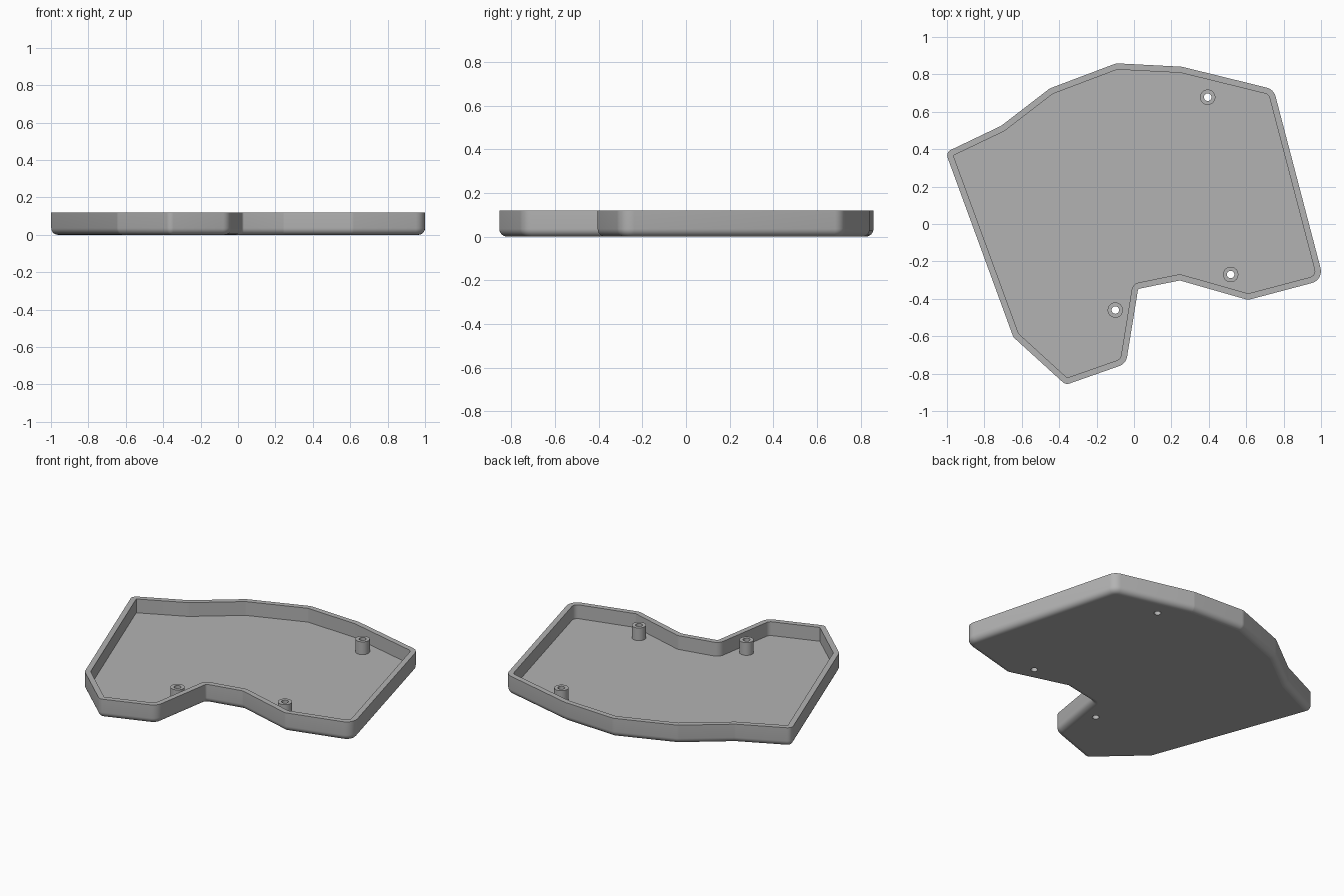
import bpy, bmesh, math
from mathutils import Vector, Matrix

HEIGHT, FLOOR, WALL, FILLET = 0.12, 0.033, 0.033, 0.036
POST_TOP, POST_R, HOLE_R = 0.113, 0.041, 0.02
POSTS = [(0.394, 0.678), (0.517, -0.27), (-0.1, -0.46)]

# Sharp outline corners (clockwise from the left tip) with corner radius
OUTLINE = [
    (-1.007, 0.383, 0.033), (-0.71, 0.525, 0.05), (-0.45, 0.725, 0.05),
    (-0.095, 0.859, 0.05), (0.255, 0.841, 0.05), (0.747, 0.72, 0.065),
    (1.014, -0.299, 0.065), (0.61, -0.406, 0.036), (0.245, -0.302, 0.01),
    (0.022, -0.347, 0.015), (-0.043, -0.747, 0.065), (-0.365, -0.86, 0.036),
    (-0.645, -0.605, 0.04),
]

old = bpy.data.objects.get("Cube")
if old:
    bpy.data.objects.remove(old, do_unlink=True)

grey = bpy.data.materials.new("plain grey")
grey.use_nodes = True
grey.diffuse_color = (0.45, 0.45, 0.45, 1)
for node in grey.node_tree.nodes:
    if node.type == 'BSDF_PRINCIPLED':
        node.inputs["Base Color"].default_value = grey.diffuse_color


def outline(inset, steps=6):
    """Rounded outline moved inward by the given distance."""
    points = [Vector(c[:2]) for c in OUTLINE]
    count, result = len(points), []
    for i, p in enumerate(points):
        d_in = (p - points[i - 1]).normalized()
        d_out = (points[(i + 1) % count] - p).normalized()
        turn = math.atan2(d_in.cross(d_out), d_in.dot(d_out))
        side = 1 if turn > 0 else -1
        n_in, n_out = Vector((d_in.y, -d_in.x)), Vector((d_out.y, -d_out.x))
        corner = p + (n_in + n_out) * inset / (1 + n_in.dot(n_out))
        radius = max(OUTLINE[i][2] + side * inset, 0.003)
        start = corner - d_in * radius * math.tan(abs(turn) / 2)
        centre = start - n_in * side * radius
        for k in range(steps + 1):
            result.append(centre + Matrix.Rotation(turn * k / steps, 2) @ (start - centre))
    return result


def circle(centre, radius, sides=32):
    return [Vector(centre) + Vector((math.cos(a), math.sin(a))) * radius
            for a in (math.tau * k / sides for k in range(sides))]


def add_loop(bm, points, z):
    return [bm.verts.new((p.x, p.y, z)) for p in points]


def skin(bm, loops, closed=False):
    """Smooth quads between successive loops."""
    pairs = list(zip(loops, loops[1:]))
    if closed:
        pairs.append((loops[-1], loops[0]))
    for a, b in pairs:
        for i in range(len(a)):
            j = (i + 1) % len(a)
            bm.faces.new((a[i], a[j], b[j], b[i])).smooth = True


def fill(bm, loops):
    """Flat face inside the first loop, with the other loops as holes."""
    edges = [bm.edges.get((a, b)) or bm.edges.new((a, b))
             for loop in loops for a, b in zip(loop, loop[1:] + loop[:1])]
    made = bmesh.ops.triangle_fill(bm, use_beauty=True, edges=edges, normal=(0, 0, 1))
    faces = [f for f in made["geom"] if isinstance(f, bmesh.types.BMFace)]
    for f in faces:
        f.smooth = False
    return faces


def finish(bm, name):
    bmesh.ops.recalc_face_normals(bm, faces=bm.faces[:])
    for e in bm.edges:
        if len(e.link_faces) == 2 and e.calc_face_angle(0) > math.radians(35):
            e.smooth = False
    mesh = bpy.data.meshes.new(name)
    bm.to_mesh(mesh)
    bm.free()
    mesh.materials.append(grey)
    obj = bpy.data.objects.new(name, mesh)
    bpy.context.collection.objects.link(obj)
    return obj


# Tray shell: rounded bottom edge, outer wall, rim, inner wall
bm = bmesh.new()
loops = []
for k in range(7):
    a = math.pi / 2 * k / 6
    loops.append(add_loop(bm, outline(FILLET * (1 - math.sin(a))), FILLET * (1 - math.cos(a))))
loops.append(add_loop(bm, outline(0), HEIGHT))
loops.append(add_loop(bm, outline(WALL), HEIGHT))
loops.append(add_loop(bm, outline(WALL), FLOOR))
skin(bm, loops)

# Screw holes through the floor
low = [add_loop(bm, circle(c, HOLE_R), 0) for c in POSTS]
high = [add_loop(bm, circle(c, HOLE_R), FLOOR) for c in POSTS]
for a, b in zip(low, high):
    skin(bm, [a, b])
fill(bm, [loops[0]] + low)
fill(bm, [loops[-1]] + high)
finish(bm, "tray")

# Hollow screw posts standing on the floor
for number, c in enumerate(POSTS, 1):
    bm = bmesh.new()
    profile = [(POST_R, FLOOR - 0.004), (POST_R, POST_TOP),
               (HOLE_R, POST_TOP), (HOLE_R, FLOOR - 0.004)]
    skin(bm, [add_loop(bm, circle(c, r), z) for r, z in profile], closed=True)
    finish(bm, f"screw_post_{number}")
